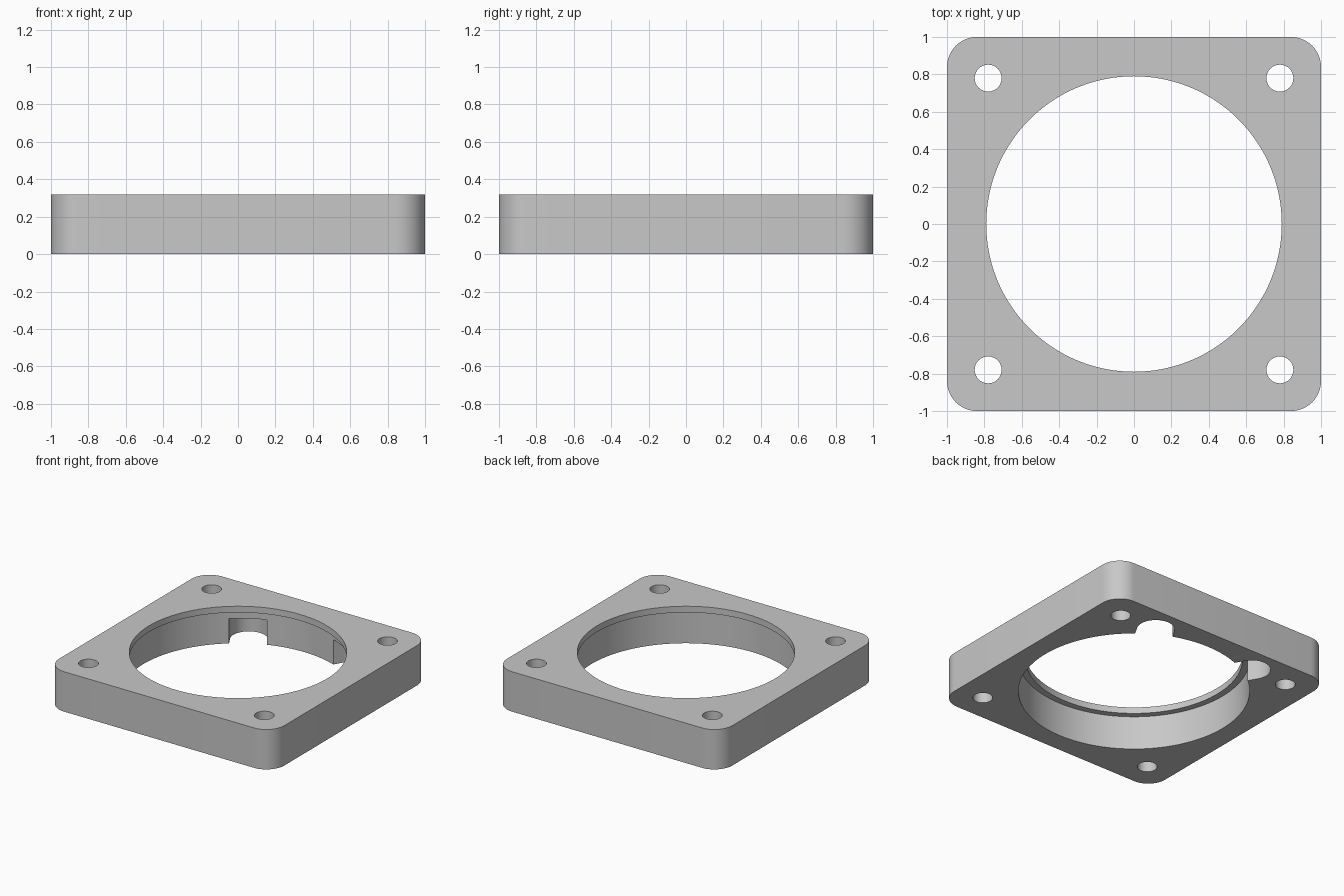
import bpy
import bmesh
from math import sin, cos, radians, pi
from mathutils import Matrix, Vector

cube = bpy.data.objects.get("Cube")
if cube:
    bpy.data.objects.remove(cube, do_unlink=True)

HEIGHT = 0.32
LIP_Z = 0.27          # underside of the thin top lip
NOTCH_Z = 0.2         # ceiling of the wall notches
BELOW = -0.1          # cutters start under the base

grey = bpy.data.materials.new("plain grey")
grey.use_nodes = True
grey.diffuse_color = (0.58, 0.58, 0.58, 1)
grey.node_tree.nodes["Principled BSDF"].inputs["Base Color"].default_value = grey.diffuse_color


def arc(cx, cy, r, start, end, steps):
    """Points along an arc, angles in degrees."""
    angles = [radians(start + (end - start) * i / steps) for i in range(steps + 1)]
    return [Vector((cx + r * cos(a), cy + r * sin(a), 0)) for a in angles]


def circle(cx, cy, r, steps):
    return arc(cx, cy, r, 0, 360, steps)[:-1]


def prism(name, outline, z0, z1):
    """Solid made by extruding a closed counter-clockwise outline."""
    bm = bmesh.new()
    base = bm.faces.new([bm.verts.new((p.x, p.y, z0)) for p in outline])
    top = bmesh.ops.extrude_face_region(bm, geom=[base])["geom"]
    bmesh.ops.translate(bm, vec=(0, 0, z1 - z0),
                        verts=[g for g in top if isinstance(g, bmesh.types.BMVert)])
    bmesh.ops.recalc_face_normals(bm, faces=bm.faces)
    mesh = bpy.data.meshes.new(name)
    bm.to_mesh(mesh)
    bm.free()
    mesh.materials.append(grey)
    obj = bpy.data.objects.new(name, mesh)
    bpy.context.collection.objects.link(obj)
    return obj


# Square plate with rounded corners
corner_r = 0.16
c = 1 - corner_r
outline = []
for k, (sx, sy) in enumerate([(1, 1), (-1, 1), (-1, -1), (1, -1)]):
    outline += arc(sx * c, sy * c, corner_r, 90 * k, 90 * k + 90, 12)
plate = prism("mounting_plate", outline, 0, HEIGHT)

# Central opening, and the wider recess below its lip
above = HEIGHT + 0.1
cutters = [
    prism("opening_cutter", circle(0, 0, 0.79, 128), BELOW, above),
    prism("recess_cutter", circle(0, 0, 0.84, 128), BELOW, LIP_Z),
]

# Four screw holes
for sx in (-1, 1):
    for sy in (-1, 1):
        cutters.append(prism("screw_hole_cutter",
                             circle(sx * 0.78, sy * 0.78, 0.072, 32), BELOW, above))

# Two round-ended notches in the back of the recess wall
half = 0.1375
slot = [Vector((0.7, -half, 0))] + arc(0.91, 0, half, -90, 90, 24) + [Vector((0.7, half, 0))]
for angle in (60, 120):
    turn = Matrix.Rotation(radians(angle), 3, 'Z')
    cutters.append(prism("notch_cutter", [turn @ p for p in slot], BELOW, NOTCH_Z))

for cutter in cutters:
    cutter.hide_render = True
    mod = plate.modifiers.new(cutter.name, 'BOOLEAN')
    mod.operation = 'DIFFERENCE'
    mod.solver = 'EXACT'
    mod.object = cutter

# Bake the cuts and discard the cutters
bpy.context.view_layer.update()
depsgraph = bpy.context.evaluated_depsgraph_get()
cut_mesh = bpy.data.meshes.new_from_object(plate.evaluated_get(depsgraph))
plate.modifiers.clear()
plate.data = cut_mesh
cut_mesh.name = "mounting_plate"
for cutter in cutters:
    bpy.data.objects.remove(cutter, do_unlink=True)

# Smooth curved walls, crisp rims
bpy.ops.object.select_all(action='DESELECT')
plate.select_set(True)
bpy.context.view_layer.objects.active = plate
bpy.ops.object.shade_smooth_by_angle(angle=radians(30))
